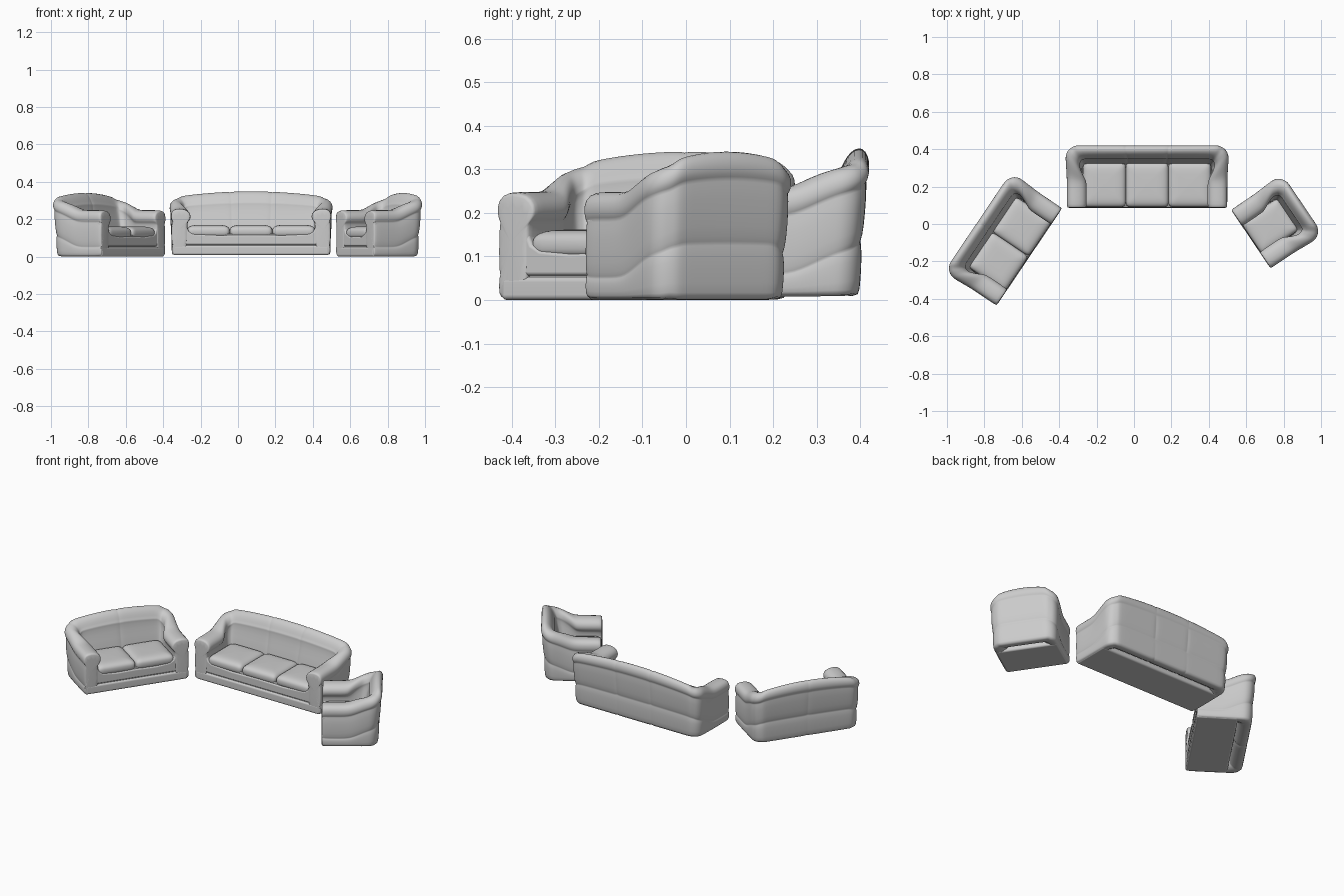
import bpy, bmesh
from math import sin, cos, pi, radians, copysign
from mathutils import Vector, Matrix

if "Cube" in bpy.data.objects:
    bpy.data.objects.remove(bpy.data.objects["Cube"])

# Cross-section round the shell: (arm t, arm z, back t, back z); t runs outer 0 -> inner 1
SECTION = [
    (.08, 0, .1, 0), (.02, .008, .05, .008), (0, .03, 0, .07), (.02, .046, 0, .122),
    (.07, .051, .05, .13), (.01, .056, -.02, .138), (-.03, .11, -.09, .2),
    (0, .175, -.13, .268), (.06, .185, -.09, .279), (-.04, .192, -.17, .287),
    (-.06, .222, -.2, .312), (.1, .245, -.1, .335), (.5, .25, .05, .344),
    (.95, .244, .28, .333), (1.2, .222, .45, .306), (1.2, .195, .52, .288),
    (1.08, .183, .6, .28), (1, .175, .56, .272), (1, .14, .72, .2),
    (1, .08, .95, .12), (.9, 0, .9, 0)]
FRONT, OUT_Y, IN_Y, ARM = -.172, .145, .05, .085


def smooth(a):
    a = max(0, min(1, a))
    return a * a * (3 - 2 * a)


def finish(bm, name, place, bevel=0, subsurf=0):
    bmesh.ops.recalc_face_normals(bm, faces=bm.faces)
    bm.transform(place)
    me = bpy.data.meshes.new(name)
    bm.to_mesh(me)
    bm.free()
    for p in me.polygons:
        p.use_smooth = True
    ob = bpy.data.objects.new(name, me)
    bpy.context.collection.objects.link(ob)
    if bevel:
        m = ob.modifiers.new("round", 'BEVEL')
        m.width, m.segments, m.limit_method = bevel, 4, 'ANGLE'
        m.angle_limit = radians(40)
        ob.modifiers.new("shade", 'WEIGHTED_NORMAL')
    if subsurf:
        m = ob.modifiers.new("smooth", 'SUBSURF')
        m.levels = m.render_levels = subsurf
    return ob


def stations(W, seams):
    """Right half of the U path: (outer, inner, back blend, inset)."""
    xo, xi, r, ri = W - .005, W - .005 - ARM, .06, .02
    st = [(Vector((xo, y)), Vector((xi, y)), 0, g) for y, g in
          ((FRONT, .012), (FRONT + .003, .005), (FRONT + .012, 0), (-.1, 0), (-.04, 0))]
    y0, y1 = OUT_Y - r, IN_Y - ri
    for k in range(1, 5):
        f = k / 4
        st.append((Vector((xo, -.04 + f * (y0 + .04))), Vector((xi, -.04 + f * (y1 + .04))),
                   .6 * smooth(f * .75) / smooth(.75), 0))
    # corner with a seam in the middle
    for k in range(1, 7):
        a = k / 6 * pi / 2
        st.append((Vector((xo - r + r * cos(a), y0 + r * sin(a))),
                   Vector((xi - ri + ri * cos(a), y1 + ri * sin(a))),
                   .6 + .4 * k / 6, .003 if k == 4 else 0))
    # straight back, dipped at each seam
    fr = [(f, 0) for f in (.8, .6, .4, .2)]
    xs = [(f * (xo - r), 0) for f, _ in fr]
    for s in seams:
        xs = [p for p in xs if abs(p[0] - s) > .02] + [(s, .004)] + \
             [(s + d, 0) for d in (-.008, .008) if s + d > 0]
    if 0 not in seams:
        xs.append((0, 0))
    for x, g in sorted(xs, reverse=True):
        st.append((Vector((x, OUT_Y)), Vector((x * (xi - ri) / (xo - r), IN_Y)), 1, g))
    return st


def shell(name, W, seams, place):
    half = stations(W, seams)
    flip = lambda v: Vector((-v.x, v.y))
    path = half + [(flip(o), flip(i), s, g) for o, i, s, g in reversed(half[:-1])]
    bm = bmesh.new()
    rings = []
    for o, i, s, g in path:
        pts = []
        for at, az, bt, bz in SECTION:
            p = o.lerp(i, at + (bt - at) * s)
            z = az + (bz - az) * s
            z -= .033 * s * (z / .344) ** 2 * min(1, abs(o.x) / W) ** 2
            pts.append(Vector((p.x, p.y, z)))
        c = sum(pts, Vector()) / len(pts)
        if g:
            pts = [p + (c - p).normalized() * g for p in pts]
        rings.append([bm.verts.new(p) for p in pts])
    n = len(SECTION)
    for a, b in zip(rings, rings[1:]):
        for k in range(n):
            bm.faces.new((a[k], a[(k + 1) % n], b[(k + 1) % n], b[k]))
    bm.faces.new(rings[0])
    bm.faces.new(rings[-1])
    finish(bm, name, place, subsurf=1)


def box(name, lo, hi, place, bevel):
    bm = bmesh.new()
    lo, hi = Vector(lo), Vector(hi)
    bmesh.ops.create_cube(bm, size=1, matrix=Matrix.Translation((lo + hi) / 2)
                          @ Matrix.Diagonal((*(hi - lo), 1)))
    finish(bm, name, place, bevel)


def pillow(name, c, half, place):
    """Crowned cushion: a sphere squared off in plan."""
    bm = bmesh.new()
    bmesh.ops.create_uvsphere(bm, u_segments=48, v_segments=20, radius=1)
    pw = lambda v, e: copysign(abs(v) ** e, v) if abs(v) > 1e-6 else 0
    for v in bm.verts:
        ring = (v.co.x ** 2 + v.co.y ** 2) ** .5
        k = pw(ring, .4) / max(ring, 1e-6)
        x, y = v.co.x / max(ring, 1e-6), v.co.y / max(ring, 1e-6)
        k *= ring
        v.co = (c[0] + half[0] * k * pw(x, .2), c[1] + half[1] * k * pw(y, .2),
                c[2] + half[2] * pw(v.co.z, .75))
    finish(bm, name, place)


def front_panel(name, W, place):
    """U-shaped front: two arm fronts joined by the low rail."""
    a = W - ARM
    right = [(W - .012, .056), (W - .006, .12), (W - .008, .19), (a + .002, .19),
             (a - .002, .15), (a - .012, .127), (a - .035, .114), (a * .5, .106)]
    pts = right + [(0, .109)] + [(-x, z) for x, z in reversed(right)]
    bm = bmesh.new()
    f = bm.faces.new([bm.verts.new((x, FRONT + .003, z)) for x, z in pts])
    ex = bmesh.ops.extrude_face_region(bm, geom=[f])
    for v in ex['geom']:
        if isinstance(v, bmesh.types.BMVert):
            v.co.y += .04
    finish(bm, name, place, .009)


def sofa(name, W, count, loc, deg):
    place = Matrix.Translation(loc) @ Matrix.Rotation(radians(deg), 4, 'Z')
    seat = 2 * (W - ARM - .003)
    w = seat / count
    cuts = [(k - count / 2) * w for k in range(1, count)]
    shell(name + "_arms_and_back", W, [abs(c) for c in cuts if c >= -1e-6], place)
    front_panel(name + "_front_panel", W, place)
    box(name + "_base", (.012 - W, FRONT, 0), (W - .012, .06, .053), place, .012)
    box(name + "_deck", (ARM - W, FRONT + .01, .04), (W - ARM, .08, .115), place, .005)
    for k in range(count):
        pillow(f"{name}_seat_cushion_{k + 1}", ((k + .5 - count / 2) * w, -.048, .126),
               (w / 2 + .001, .12, .036), place)


sofa("sofa", .43, 3, (.07, .258, .008), 0)
sofa("loveseat", .315, 2, (-.702, -.08, 0), 56)
sofa("armchair", .19, 1, (.767, .015, 0), -56)
